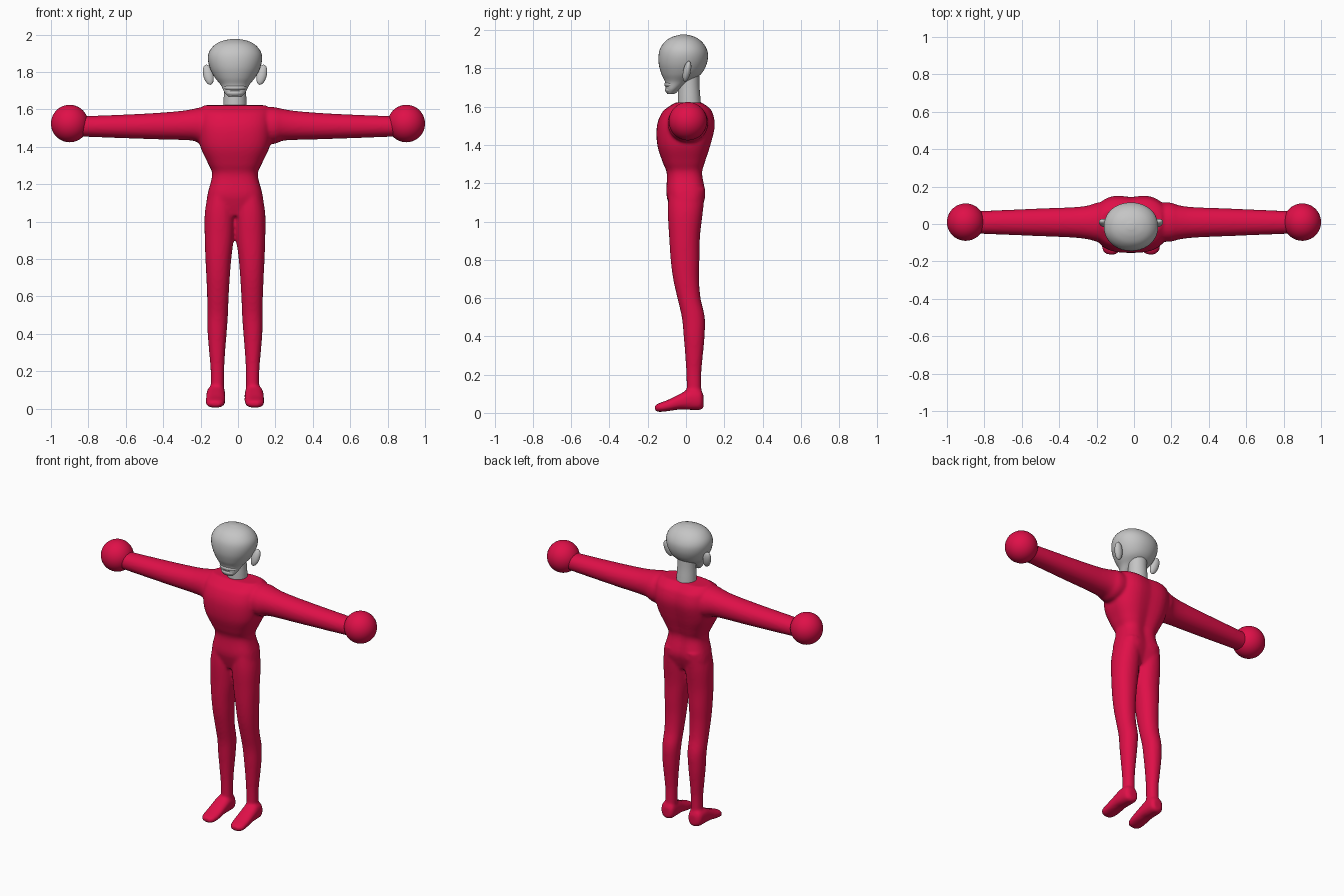
import bpy
import bmesh
import math

default = bpy.data.objects.get("Cube")
if default:
    bpy.data.objects.remove(default, do_unlink=True)

MID = -0.016   # centre line of the trunk and head
SEGMENTS = 40


def material(name, rgb):
    mat = bpy.data.materials.new(name)
    mat.use_nodes = True
    mat.diffuse_color = (*rgb, 1)
    mat.node_tree.nodes["Principled BSDF"].inputs["Base Color"].default_value = (*rgb, 1)
    return mat


red = material("crimson red", (0.74, 0.005, 0.065))
grey = material("light grey", (0.56, 0.56, 0.56))


def spline(rows, steps=6):
    """Smooth the stations with a Catmull-Rom curve."""
    out = []
    for i in range(len(rows) - 1):
        p0, p1, p2 = rows[max(i - 1, 0)], rows[i], rows[i + 1]
        p3 = rows[min(i + 2, len(rows) - 1)]
        for s in range(steps):
            t = s / steps
            out.append([0.5 * (2 * b + (c - a) * t + (2 * a - 5 * b + 4 * c - d) * t * t
                               + (3 * b - a - 3 * c + d) * t ** 3)
                        for a, b, c, d in zip(p0, p1, p2, p3)])
    return out + [list(rows[-1])]


def loft(bm, axis, stations, power=2.0, groove=0.0):
    """Skin rounded rings; a station is (position, low a, high a, low b, high b)."""
    rings = []
    for pos, a0, a1, b0, b1 in spline(stations):
        ring = []
        for k in range(SEGMENTS):
            ang = math.tau * k / SEGMENTS
            c, s = math.cos(ang), math.sin(ang)
            u = math.copysign(abs(c) ** (2 / power), c)
            v = math.copysign(abs(s) ** (2 / power), s)
            a = (a0 + a1) / 2 + u * (a1 - a0) / 2
            b = (b0 + b1) / 2 + v * (b1 - b0) / 2
            if s > 0:
                b -= groove * math.exp(-(u / 0.3) ** 2) * s
            co = {"x": (pos, a, b), "y": (a, pos, b), "z": (a, b, pos)}[axis]
            ring.append(bm.verts.new(co))
        rings.append(ring)
    for r0, r1 in zip(rings, rings[1:]):
        for k in range(SEGMENTS):
            n = (k + 1) % SEGMENTS
            bm.faces.new((r0[k], r0[n], r1[n], r1[k]))
    bm.faces.new(rings[0][::-1])
    bm.faces.new(rings[-1])


def finish(name, bm, mat, voxel=0.0, smooth=0):
    bmesh.ops.recalc_face_normals(bm, faces=bm.faces[:])
    for f in bm.faces:
        f.smooth = True
    mesh = bpy.data.meshes.new(name)
    bm.to_mesh(mesh)
    bm.free()
    mesh.materials.append(mat)
    obj = bpy.data.objects.new(name, mesh)
    bpy.context.collection.objects.link(obj)
    if voxel:
        mod = obj.modifiers.new("blend", "REMESH")
        mod.mode = "VOXEL"
        mod.voxel_size = voxel
        mod.use_smooth_shade = True
        mod = obj.modifiers.new("soften", "SMOOTH")
        mod.iterations = smooth
    return obj


def ball(name, centre, radii, mat, tilt=(0, 0, 0)):
    bpy.ops.mesh.primitive_uv_sphere_add(segments=40, ring_count=24, radius=1,
                                         location=centre, rotation=tilt)
    obj = bpy.context.object
    obj.name = name
    obj.scale = radii
    obj.data.materials.append(mat)
    bpy.ops.object.shade_smooth()
    return obj


def centred(rows):
    """Turn (z, half width, back and front) rows into full stations."""
    return [(z, MID - w, MID + w, y0, y1) for z, w, y0, y1 in rows]


body = bmesh.new()

# Trunk, from pelvis to shoulders
loft(body, "z", centred([
    (1.03, 0.12, -0.07, 0.07), (1.09, 0.15, -0.09, 0.095), (1.15, 0.146, -0.103, 0.107),
    (1.25, 0.122, -0.10, 0.09), (1.31, 0.144, -0.122, 0.105), (1.40, 0.185, -0.15, 0.135),
    (1.50, 0.20, -0.152, 0.158), (1.57, 0.195, -0.125, 0.145), (1.60, 0.185, -0.09, 0.12),
    (1.622, 0.165, -0.055, 0.085)]), power=2.7, groove=0.014)

# Legs: z, inner and outer distance from the centre line, front, back
leg = [(1.17, 0.01, 0.14, -0.09, 0.10), (1.05, 0.0, 0.161, -0.095, 0.088),
       (0.92, 0.006, 0.162, -0.088, 0.073), (0.80, 0.02, 0.158, -0.08, 0.07),
       (0.70, 0.028, 0.153, -0.067, 0.068), (0.60, 0.034, 0.149, -0.045, 0.076),
       (0.50, 0.038, 0.148, -0.022, 0.098), (0.40, 0.045, 0.146, -0.012, 0.097),
       (0.30, 0.053, 0.138, -0.004, 0.088), (0.20, 0.058, 0.13, 0.002, 0.08),
       (0.06, 0.058, 0.13, 0.005, 0.082)]
# Feet: y, inner and outer distance, sole, top
foot = [(0.092, 0.072, 0.12, 0.03, 0.09), (0.075, 0.055, 0.145, 0.016, 0.12),
        (0.02, 0.052, 0.152, 0.016, 0.124), (-0.03, 0.052, 0.154, 0.018, 0.10),
        (-0.09, 0.052, 0.156, 0.01, 0.07), (-0.14, 0.06, 0.152, 0.005, 0.051),
        (-0.162, 0.08, 0.13, 0.012, 0.04)]
# Arms: x, front, back, underside, top
arm = [(0.10, -0.09, 0.11, 1.42, 1.61), (0.19, -0.095, 0.115, 1.415, 1.612),
       (0.24, -0.083, 0.10, 1.432, 1.602), (0.32, -0.073, 0.09, 1.437, 1.59),
       (0.50, -0.065, 0.083, 1.442, 1.577), (0.80, -0.053, 0.07, 1.453, 1.564),
       (0.88, -0.05, 0.066, 1.457, 1.562)]

for side, label in ((1, "left"), (-1, "right")):
    loft(body, "z", [(z, MID + side * a, MID + side * b, y0, y1) for z, a, b, y0, y1 in leg], 2.15)
    loft(body, "y", [(y, MID + side * a, MID + side * b, z0, z1) for y, a, b, z0, z1 in foot], 2.5)
    loft(body, "x", [(side * x, *rest) for x, *rest in arm], 2.1)
    ball(label + "_hand", (side * 0.9, 0.01, 1.524), (0.1, 0.1, 0.1), red)
    ball(label + "_ear", (MID + side * 0.143, 0.005, 1.785), (0.027, 0.02, 0.056), grey,
         (math.radians(-12), math.radians(side * 14), 0))

finish("body", body, red, voxel=0.009, smooth=5)

# Neck
neck = bmesh.new()
loft(neck, "z", centred([(1.59, 0.063, -0.043, 0.08), (1.65, 0.061, -0.042, 0.075),
                         (1.72, 0.058, -0.04, 0.07), (1.82, 0.058, -0.04, 0.07)]))
finish("neck", neck, grey)

# Skull tapering into the jaw
head = bmesh.new()
loft(head, "z", centred([
    (1.667, 0.035, -0.098, -0.06), (1.69, 0.056, -0.105, -0.035), (1.73, 0.076, -0.11, 0.02),
    (1.77, 0.108, -0.128, 0.078), (1.82, 0.134, -0.142, 0.107), (1.87, 0.145, -0.143, 0.115),
    (1.91, 0.137, -0.132, 0.104), (1.945, 0.108, -0.105, 0.077), (1.966, 0.068, -0.068, 0.042),
    (1.976, 0.02, -0.03, 0.005)]), power=2.1)
finish("head", head, grey)

# Mouth and chin
ball("mouth", (MID, -0.074, 1.716), (0.062, 0.039, 0.022), grey)
ball("chin", (MID, -0.076, 1.688), (0.05, 0.034, 0.023), grey)
